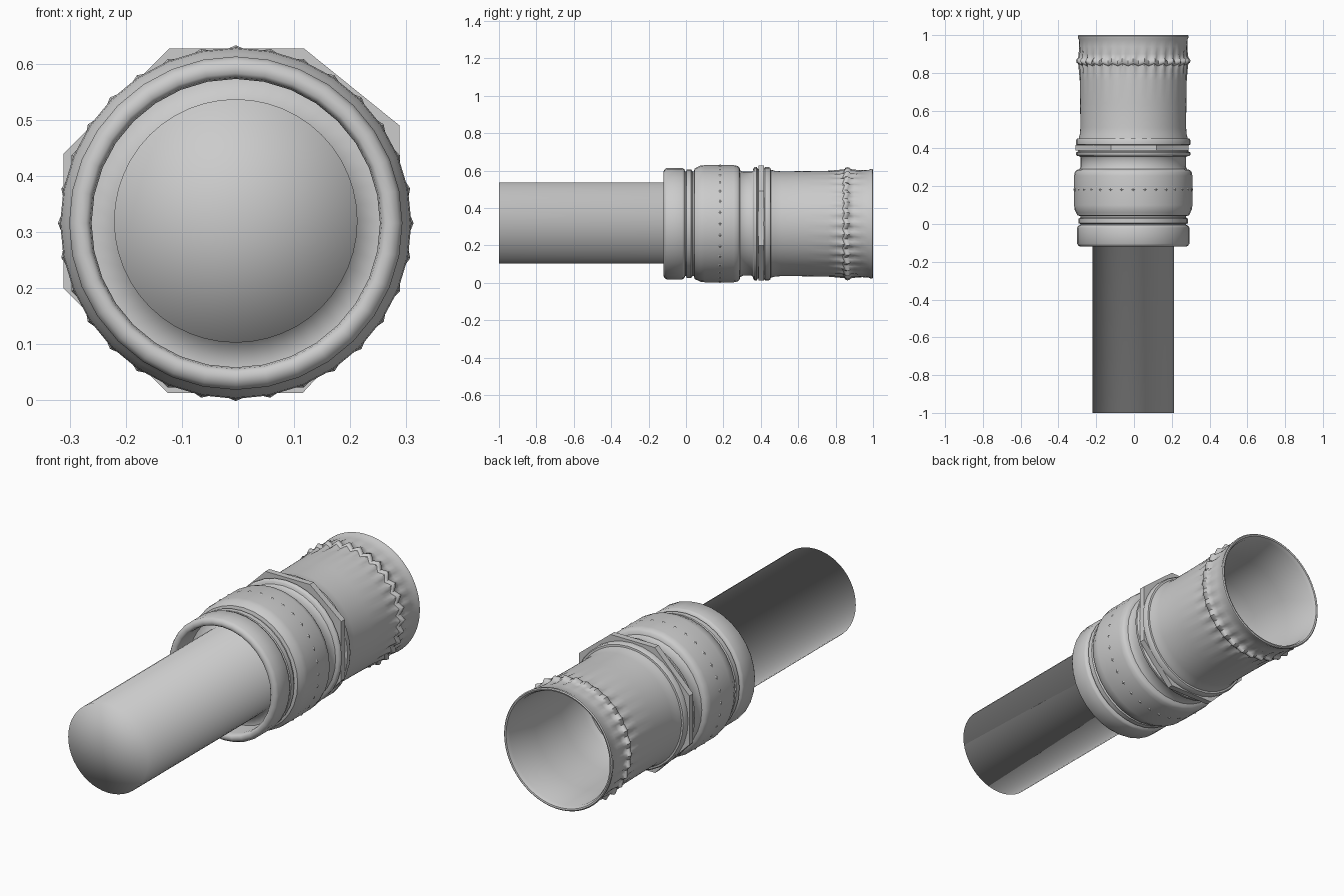
import bpy, bmesh, math
from mathutils import Vector, Matrix

if "Cube" in bpy.data.objects:
    bpy.data.objects.remove(bpy.data.objects["Cube"])

CX, CZ = -0.004, 0.316
grey = bpy.data.materials.new("satin grey")
grey.diffuse_color = (0.6, 0.6, 0.6, 1)
grey.use_nodes = True
grey.node_tree.nodes["Principled BSDF"].inputs["Base Color"].default_value = grey.diffuse_color


def finish(name, bm, angle=None):
    me = bpy.data.meshes.new(name)
    bm.to_mesh(me)
    bm.free()
    me.materials.append(grey)
    ob = bpy.data.objects.new(name, me)
    bpy.context.collection.objects.link(ob)
    for p in me.polygons:
        p.use_smooth = angle != 0
    if angle:
        bpy.ops.object.select_all(action='DESELECT')
        ob.select_set(True)
        bpy.context.view_layer.objects.active = ob
        bpy.ops.object.shade_smooth_by_angle(angle=math.radians(angle))
    return ob


def lathe(name, profile, segs=32, angle=None, wobble=None, cz=CZ):
    """Turn (y, radius) points about the long axis; radius 0 closes an end."""
    bm = bmesh.new()
    rings = []
    for y, r in profile:
        if r == 0:
            rings.append([bm.verts.new((CX, y, cz))])
            continue
        ring = []
        for i in range(segs):
            a = math.tau * i / segs
            rr, yy = (r, y) if wobble is None else wobble(r, y, i)
            ring.append(bm.verts.new((CX + rr * math.sin(a), yy, cz + rr * math.cos(a))))
        rings.append(ring)
    for p, q in zip(rings, rings[1:]):
        for i in range(segs):
            j = (i + 1) % segs
            quad = [p[i % len(p)], p[j % len(p)], q[j % len(q)], q[i % len(q)]]
            bm.faces.new(list(dict.fromkeys(quad)))
    return finish(name, bm, angle)


# Rod with soft-shaded flat end, running into the floor of the front socket
lathe("rod", [(-1, 0), (-1, 0.217), (0.0, 0.217), (0.0, 0.262)], 48, cz=0.32)

# Front collar, groove ring, swollen grip band and waist
lathe("collar_and_grip", [
    (0.0, 0.257), (-0.095, 0.257), (-0.112, 0.26), (-0.12, 0.267), (-0.12, 0.28),
    (-0.115, 0.29), (-0.104, 0.297), (-0.02, 0.297), (-0.01, 0.293), (-0.005, 0.28),
    (0.0, 0.28), (0.004, 0.289), (0.028, 0.289), (0.034, 0.28), (0.042, 0.28),
    (0.046, 0.296), (0.06, 0.302), (0.078, 0.311), (0.1, 0.313), (0.255, 0.313),
    (0.275, 0.309), (0.286, 0.3), (0.29, 0.285), (0.305, 0.278), (0.35, 0.278),
    (0.36, 0.285)], 32, 50)

# Row of small diamond studs round the grip
bm = bmesh.new()
COUNT = 32
for k in range(COUNT):
    a = math.tau * k / COUNT
    out = Vector((math.sin(a), 0, math.cos(a)))
    side = Vector((math.cos(a), 0, -math.sin(a)))
    c = Vector((CX, 0.182, CZ)) + out * 0.309
    base = [c + d for d in (side * 0.019, Vector((0, 0.019, 0)),
                            side * -0.019, Vector((0, -0.019, 0)))]
    vs = [bm.verts.new(p) for p in base]
    tip = bm.verts.new(c + out * 0.008)
    for i in range(4):
        bm.faces.new((vs[i], vs[(i + 1) % 4], tip))
bmesh.ops.recalc_face_normals(bm, faces=bm.faces)
finish("diamond_studs", bm, 0)

# Twin ridges joining grip and barrel
lathe("ridges", [
    (0.355, 0.27), (0.36, 0.295), (0.367, 0.303), (0.378, 0.303), (0.385, 0.292),
    (0.415, 0.292), (0.422, 0.303), (0.442, 0.303), (0.452, 0.298), (0.456, 0.27)], 32, 50)

# Thin eight-sided plate nut between the ridges
outline = [(-0.123, 0.627), (0.118, 0.627), (0.288, 0.49), (0.288, 0.2),
           (0.115, 0.013), (-0.125, 0.013), (-0.311, 0.2), (-0.311, 0.44)]
bm = bmesh.new()
face = bm.faces.new([bm.verts.new((x, 0.388, z)) for x, z in outline])
ext = bmesh.ops.extrude_face_region(bm, geom=[face])
bmesh.ops.translate(bm, vec=(0, 0.03, 0),
                    verts=[v for v in ext["geom"] if isinstance(v, bmesh.types.BMVert)])
bmesh.ops.recalc_face_normals(bm, faces=bm.faces)
finish("nut", bm, 0)

# Barrel with a crimped band: pointed flutes fading away from a zigzag ring
SEGS = 128


def crimp(r, y, i):
    wave = abs((i % 4) - 2) - 1          # one flute every four segments
    if y < 0.76 or y > 0.94 or r < 0.274:
        return r, y
    d = (y - 0.858) / (0.1 if y < 0.858 else 0.08)
    fade = max(0, 1 - abs(d))
    return r + 0.009 * wave * fade, y + 0.006 * wave * (abs(d) < 0.25)


lathe("barrel", [
    (0.44, 0.29), (0.456, 0.288), (0.475, 0.283), (0.51, 0.28), (0.64, 0.281),
    (0.76, 0.283), (0.79, 0.283), (0.82, 0.283), (0.842, 0.284), (0.848, 0.292),
    (0.858, 0.294), (0.868, 0.292), (0.874, 0.285), (0.9, 0.285), (0.94, 0.286),
    (0.975, 0.287), (0.985, 0.292), (0.996, 0.293), (1.0, 0.288), (0.998, 0.281),
    (0.98, 0.273), (0.8, 0.268), (0.6, 0.264), (0.45, 0.262), (0.42, 0.25),
    (0.41, 0)], SEGS, 50, crimp)
